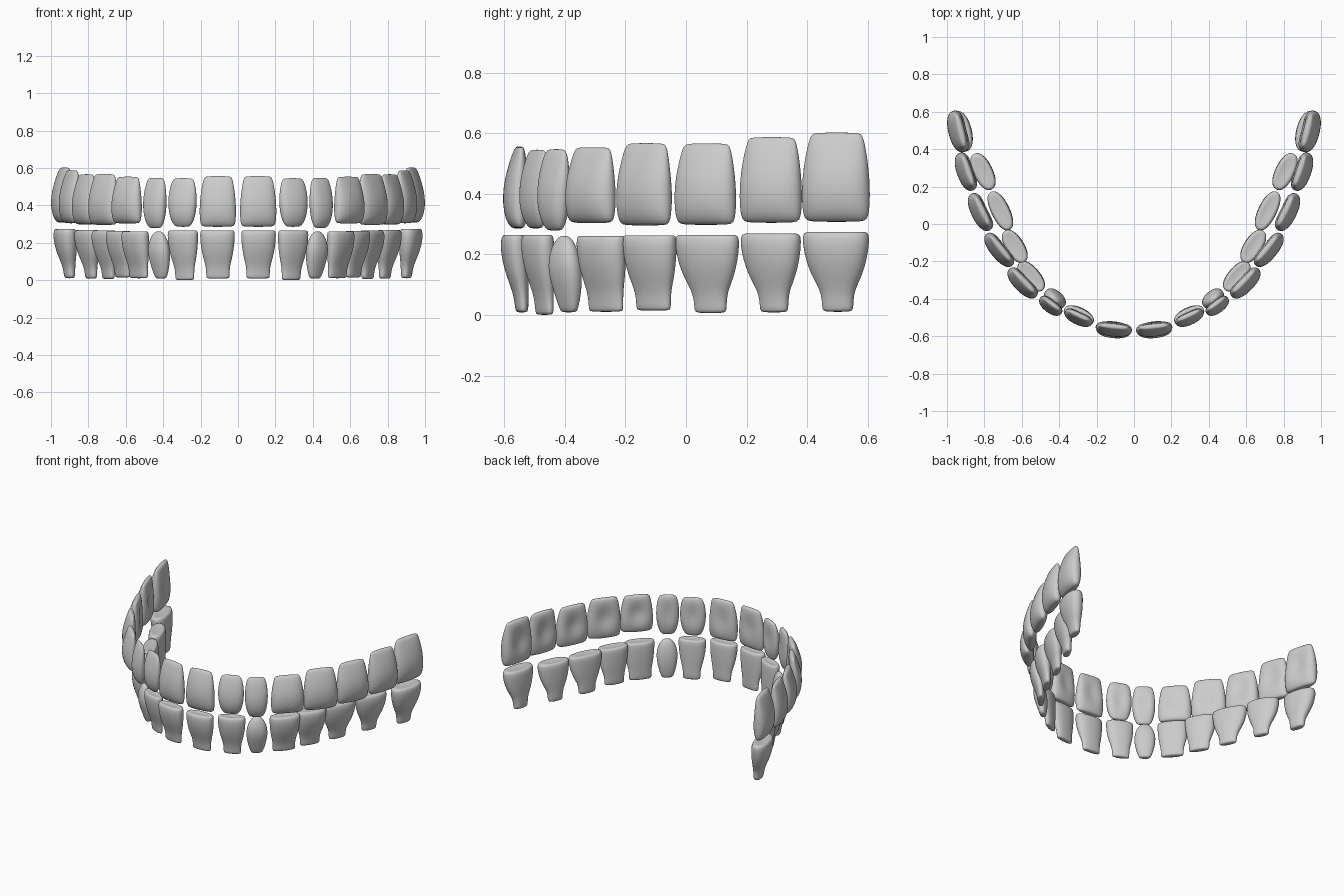
import bpy, bmesh, math

if "Cube" in bpy.data.objects:
    bpy.data.objects.remove(bpy.data.objects["Cube"], do_unlink=True)

enamel = bpy.data.materials.new("grey_enamel")
enamel.use_nodes = True
GREY = (0.6, 0.6, 0.6, 1)
enamel.diffuse_color = GREY
enamel.node_tree.nodes["Principled BSDF"].inputs["Base Color"].default_value = GREY

# Profiles from bottom to top: height, width, thickness, outward shift
UPPER = [(0, .78, .3, -.005), (.03, .92, .52, -.003), (.12, .98, .8, 0), (.3, 1, 1, 0),
         (.5, .98, .96, 0), (.7, .92, .76, -.003), (.88, .83, .52, -.008),
         (.97, .76, .32, -.01), (1, .65, .16, -.01)]
UPPER_OVAL = [(0, .45, .25, -.005), (.04, .62, .45, -.003), (.14, .8, .75, 0), (.3, .94, 1, 0),
              (.5, 1, .98, 0), (.7, .97, .78, -.003), (.88, .86, .55, -.008),
              (.97, .72, .32, -.01), (1, .55, .16, -.01)]
LOWER = [(0, .4, .33, -.025), (.03, .47, .45, -.025), (.15, .47, .5, -.024), (.28, .53, .58, -.02),
         (.45, .76, .78, -.012), (.65, .92, .95, -.004), (.85, 1, 1, 0),
         (.95, .99, .93, 0), (1, .92, .75, 0), (.97, .5, .35, 0)]
LOWER_OVAL = [(0, .45, .35, -.02), (.04, .58, .48, -.02), (.25, .83, .75, -.015), (.5, 1, 1, -.005),
              (.7, .95, .92, 0), (.85, .76, .7, 0), (.95, .5, .42, 0), (1, .25, .18, 0)]
SEGMENTS = 24


def tooth(name, profile, side, x, y, angle, length, thick, z0, z1, taper=1, dent=0):
    a = math.radians(angle)
    bm = bmesh.new()
    rings = []
    for t, w, th, shift in profile:
        half_w = length / 2 * (1 - (1 - w) * taper)
        half_t = thick / 2 * th
        ring = []
        for i in range(SEGMENTS):
            p = 2 * math.pi * i / SEGMENTS
            c, s = math.cos(p), math.sin(p)
            # slightly squared ellipse
            u = math.copysign(abs(c) ** .88, c)
            v = half_t * math.copysign(abs(s) ** .88, s) + shift
            if s < 0:  # hollow on the tongue side
                v += dent * half_t * math.exp(-(u / .5) ** 2 - ((t - .52) / .25) ** 2)
            u *= half_w
            px = x + u * math.cos(a) + v * math.sin(a)
            py = y + u * math.sin(a) - v * math.cos(a)
            ring.append(bm.verts.new((side * px, py, z0 + t * (z1 - z0))))
        rings.append(ring)
    for low, high in zip(rings, rings[1:]):
        for i in range(SEGMENTS):
            j = (i + 1) % SEGMENTS
            bm.faces.new((low[i], low[j], high[j], high[i]))
    bm.faces.new(rings[0][::-1])
    bm.faces.new(rings[-1])
    bmesh.ops.recalc_face_normals(bm, faces=bm.faces)
    for f in bm.faces:
        f.smooth = True
    mesh = bpy.data.meshes.new(name)
    bm.to_mesh(mesh)
    bm.free()
    mesh.materials.append(enamel)
    ob = bpy.data.objects.new(name, mesh)
    bpy.context.collection.objects.link(ob)
    sub = ob.modifiers.new("round", 'SUBSURF')
    sub.levels = sub.render_levels = 1


NAMES = ["central_incisor", "lateral_incisor", "canine", "first_premolar",
         "second_premolar", "first_molar", "second_molar", "third_molar"]

# x, y, angle, length, thickness, bottom, top, hollow depth
UPPER_ROW = [
    (.108, -.56, 6, .198, .088, .285, .557, .5),
    (.297, -.5, 25, .165, .08, .285, .546, .5),
    (.445, -.437, 37, .145, .08, .278, .548, .4),
    (.595, -.315, 46, .21, .1, .303, .554, .7),
    (.72, -.138, 51, .222, .1, .295, .568, .7),
    (.82, .064, 64, .222, .105, .297, .567, .7),
    (.897, .28, 71, .217, .105, .304, .588, .7),
    (.937, .495, 76, .232, .115, .307, .603, .7)]

# x, y, angle, length, thickness, bottom, top, root taper
LOWER_ROW = [
    (.11, -.567, 6, .188, .09, .008, .268, .62),
    (.295, -.49, 25, .175, .085, 0, .268, .7),
    (.425, -.402, 40, .135, .085, .008, .262, 1),
    (.55, -.28, 50, .195, .095, .01, .264, .5),
    (.638, -.12, 58, .2, .1, .014, .266, .65),
    (.715, .07, 64, .23, .1, .006, .268, .93),
    (.808, .28, 64, .216, .105, .008, .272, 1),
    (.925, .495, 76, .226, .115, .01, .278, 1)]

for side, label in ((1, "left"), (-1, "right")):
    for i, name in enumerate(NAMES):
        *place, dent = UPPER_ROW[i]
        tooth(f"upper_{label}_{name}", UPPER_OVAL if i in (1, 2) else UPPER,
              side, *place, dent=dent)
        *place, taper = LOWER_ROW[i]
        tooth(f"lower_{label}_{name}", LOWER_OVAL if i == 2 else LOWER,
              side, *place, taper=taper)
